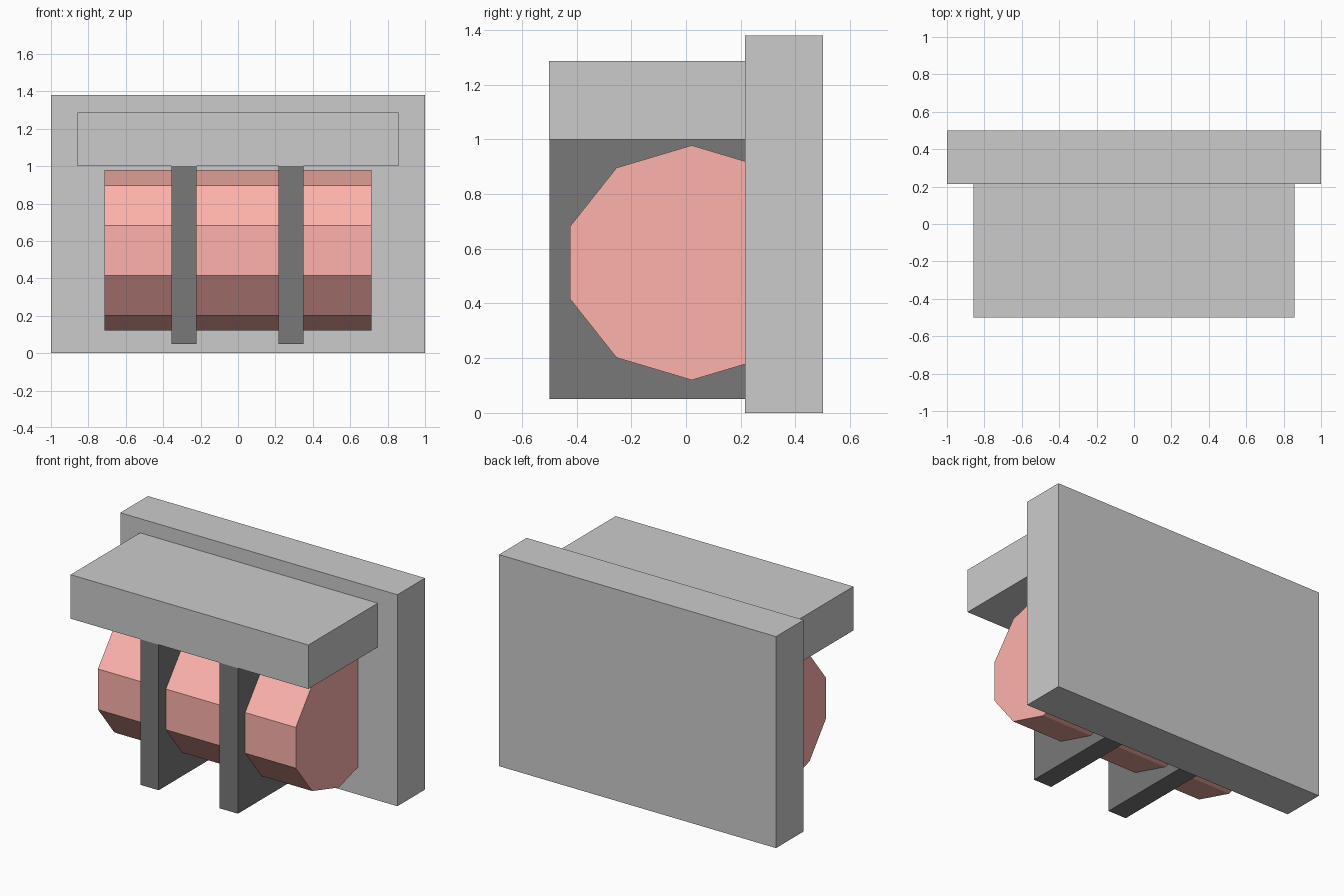
import bpy, math

if "Cube" in bpy.data.objects:
    bpy.data.objects.remove(bpy.data.objects["Cube"])


def material(name, rgb):
    mat = bpy.data.materials.new(name)
    mat.diffuse_color = (*rgb, 1)
    mat.use_nodes = True
    mat.node_tree.nodes["Principled BSDF"].inputs["Base Color"].default_value = mat.diffuse_color
    return mat


def box(name, x, y, z, mat=None):
    """Box from (min, max) ranges on each axis."""
    bpy.ops.mesh.primitive_cube_add(size=1, location=[sum(r) / 2 for r in (x, y, z)])
    obj = bpy.context.object
    obj.name = name
    obj.scale = [r[1] - r[0] for r in (x, y, z)]
    bpy.ops.object.transform_apply(location=False, rotation=False, scale=True)
    if mat:
        obj.data.materials.append(mat)
    return obj


red = material("red", (0.99, 0.45, 0.41))
black = material("black", (0.19, 0.19, 0.195))

# Grey housing: upright back plate and overhanging top slab
box("back_plate", (-1, 1), (0.215, 0.5), (0, 1.38))
box("top_slab", (-0.858, 0.858), (-0.5, 0.215), (1.0, 1.287))

# Ten-sided red drum lying along x, a vertex pointing straight up
bpy.ops.mesh.primitive_cylinder_add(vertices=10, radius=1, depth=1.428)
drum = bpy.context.object
drum.name = "drum"
drum.scale = (0.429, 0.468, 1)
bpy.ops.object.transform_apply(location=False, rotation=False, scale=True)
# local x becomes world z, local y stays: turn the end points to the top
drum.rotation_euler = (0, math.radians(90), 0)
drum.location = (0, 0.021, 0.549)
bpy.ops.object.transform_apply(location=False, rotation=True, scale=False)
# the primitive starts with a vertex on +y, so check the top really is a point
top = max(v.co.z for v in drum.data.vertices)
if sum(abs(v.co.z - top) < 1e-4 for v in drum.data.vertices) > 2:
    for end in (-0.714, 0.714):
        ring = sorted((v for v in drum.data.vertices if abs(v.co.x - end) < 1e-3),
                      key=lambda v: math.atan2(v.co.z / 0.429, v.co.y / 0.468))
        for v in ring:
            a = math.atan2(v.co.z / 0.429, v.co.y / 0.468) + math.pi / 10
            v.co.y, v.co.z = 0.468 * math.cos(a), 0.429 * math.sin(a)
drum.data.materials.append(red)

# Two black guard bars wrapping the drum, tucked into slab and plate
for side, x in (("left", -0.289), ("right", 0.283)):
    box(f"guard_bar_{side}", (x - 0.066, x + 0.066), (-0.499, 0.25), (0.05, 1.03), black)
